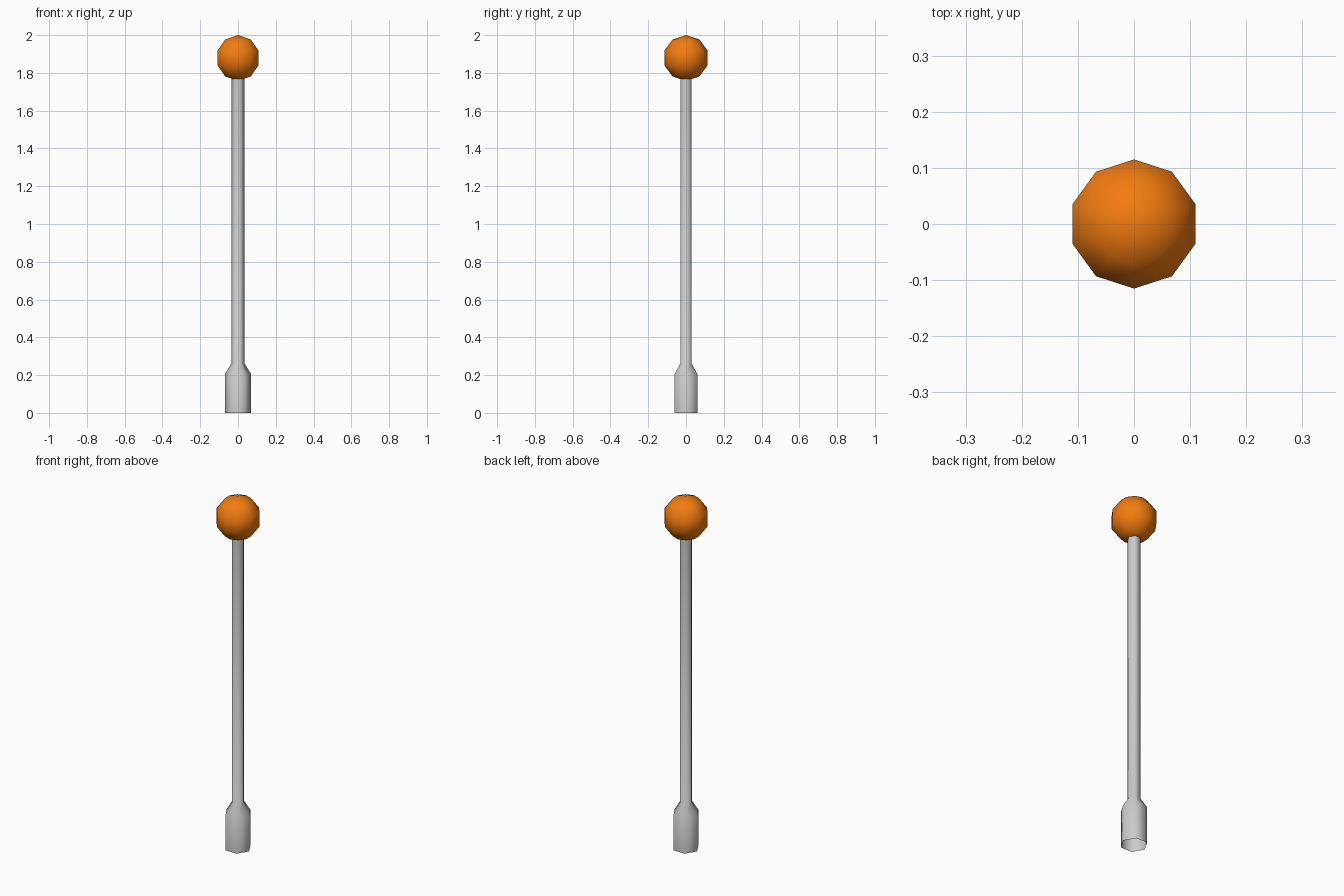
import bpy, bmesh
from math import sin, cos, pi, radians

if "Cube" in bpy.data.objects:
    bpy.data.objects.remove(bpy.data.objects["Cube"])


def lathe(name, profile, sides, phase):
    """Revolve (radius, z) points round the z axis; radius 0 makes a tip."""
    bm = bmesh.new()
    rings = []
    for r, z in profile:
        if r == 0:
            rings.append([bm.verts.new((0, 0, z))] * sides)
        else:
            rings.append([bm.verts.new((r * cos(phase + 2 * pi * i / sides),
                                        r * sin(phase + 2 * pi * i / sides), z))
                          for i in range(sides)])
    for low, high in zip(rings, rings[1:]):
        for i in range(sides):
            j = (i + 1) % sides
            quad = [low[i], low[j], high[j], high[i]]
            bm.faces.new(list(dict.fromkeys(quad)))
    for f in bm.faces:
        f.smooth = True
    me = bpy.data.meshes.new(name)
    bm.to_mesh(me)
    bm.free()
    ob = bpy.data.objects.new(name, me)
    bpy.context.collection.objects.link(ob)
    return ob


# Six-sided pole with a thicker foot, open at the bottom
lathe("pole", [(0.07, 0), (0.07, 0.205), (0.034, 0.262), (0.034, 1.78)], 6, 0)

# Ten-sided, five-band globe lamp on top
R = 0.121
globe = lathe("globe_lamp",
              [(0 if abs(a) == 90 else R * cos(radians(a)), 2 - R + R * sin(radians(a)))
               for a in (-90, -54, -18, 18, 54, 90)], 10, pi / 2)
orange = bpy.data.materials.new("orange")
orange.diffuse_color = (0.9, 0.2, 0.005, 1)
orange.use_nodes = True
orange.node_tree.nodes["Principled BSDF"].inputs["Base Color"].default_value = orange.diffuse_color
globe.data.materials.append(orange)
